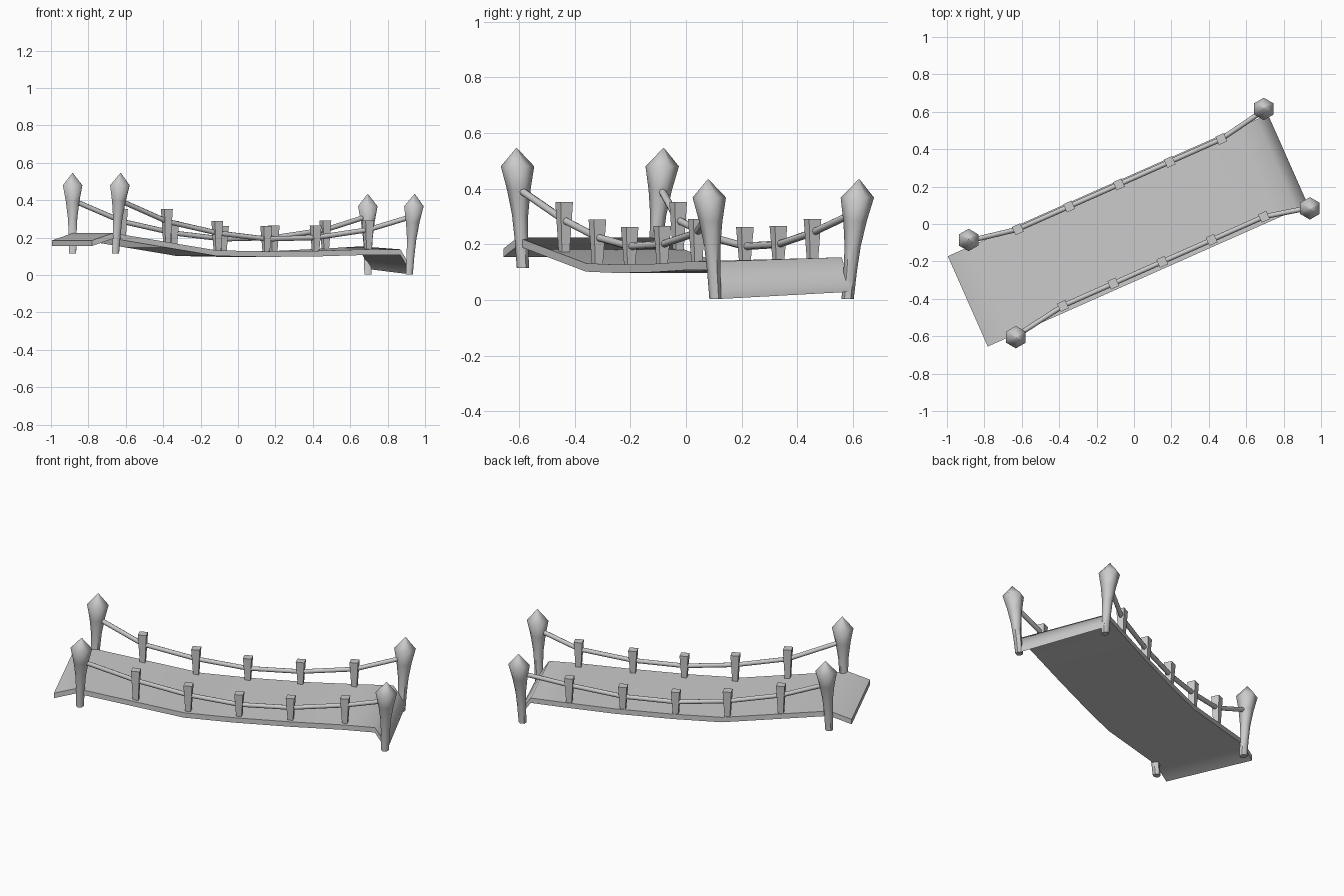
import bpy, bmesh, math
from mathutils import Matrix, Vector

cube = bpy.data.objects.get("Cube")
if cube:
    bpy.data.objects.remove(cube)

TURN = Matrix.Rotation(math.radians(23.9), 4, 'Z')  # the bridge runs diagonally

stone = bpy.data.materials.new("plain_grey")
stone.use_nodes = True
GREY = (0.6, 0.6, 0.6, 1)
stone.diffuse_color = GREY
stone.node_tree.nodes["Principled BSDF"].inputs["Base Color"].default_value = GREY


def finish(name, bm, angle):
    """Turn the part into place and shade it smooth below the given angle."""
    bmesh.ops.recalc_face_normals(bm, faces=bm.faces)
    bm.transform(TURN)
    mesh = bpy.data.meshes.new(name)
    bm.to_mesh(mesh)
    bm.free()
    mesh.materials.append(stone)
    mesh.shade_smooth()
    mesh.set_sharp_from_angle(angle=math.radians(angle))
    obj = bpy.data.objects.new(name, mesh)
    bpy.context.collection.objects.link(obj)
    return obj


def loft(name, rings, angle):
    """Skin a list of equal rings and cap both ends."""
    bm = bmesh.new()
    loops = [[bm.verts.new(p) for p in ring] for ring in rings]
    n = len(loops[0])
    for a, b in zip(loops, loops[1:]):
        for i in range(n):
            j = (i + 1) % n
            bm.faces.new((a[i], a[j], b[j], b[i]))
    bm.faces.new(loops[0])
    bm.faces.new(loops[-1])
    return finish(name, bm, angle)


def polygon(center, radius, sides, start=0.0):
    return [center + Vector((radius * math.cos(start + math.tau * i / sides),
                             radius * math.sin(start + math.tau * i / sides), 0))
            for i in range(sides)]


# Deck: sagging slab with a raised lip and a steep ramp; (along, top height, cross tilt)
LEFT, RIGHT, THICK = 0.246, -0.282, 0.03
deck = [(-0.98, 0.185, 0), (-0.855, 0.225, 0), (-0.25, 0.132, 0), (0.03, 0.127, 0),
        (0.35, 0.13, 0), (0.65, 0.141, 0.01), (0.825, 0.146, 0.03), (0.892, 0.047, 0.05)]
rings = []
for u, z, tilt in deck:
    rings.append([Vector((u, v, z + tilt * v - drop)) for v, drop in
                  ((RIGHT, 0), (LEFT, 0), (LEFT, THICK), (RIGHT, THICK))])
loft("deck", rings, 70)


def deck_height(u):
    for (a, za, _), (b, zb, _) in zip(deck, deck[1:]):
        if a <= u <= b:
            return za + (zb - za) * (u - a) / (b - a)


# Corner posts: tapered shafts with a flared, pointed head, leaning outward
POST = [(0, 0.022), (0.1, 0.024), (0.19, 0.029), (0.28, 0.042), (0.365, 0.06), (0.43, 0.002)]
corners = {
    "post_back_right": ((-0.855, 0.253), (-0.841, 0.285), 0.115),
    "post_front_right": ((-0.836, -0.27), (-0.82, -0.302), 0.115),
    "post_back_left": ((0.87, 0.249), (0.886, 0.287), 0.003),
    "post_front_left": ((0.88, -0.274), (0.896, -0.31), 0.003),
}
for name, (foot, top, base) in corners.items():
    rings = []
    for h, r in POST:
        c = Vector(foot).lerp(Vector(top), h / 0.43)
        rings.append(polygon(Vector((c.x, c.y, base + h)), r, 6, 0.1))
    loft(name, rings, 60)

# Railings: square stakes widening upward, strung on a sagging rope
STAKE_TOPS = [0.352, 0.29, 0.262, 0.266, 0.291]
ROPE_Z = [0.40, 0.287, 0.225, 0.193, 0.20, 0.242, 0.315]
rails = {
    "back": (0.226, [-0.579, -0.279, 0.012, 0.309, 0.611], (-0.845, 0.275), (0.882, 0.275)),
    "front": (-0.246, [-0.525, -0.23, 0.056, 0.345, 0.651], (-0.824, -0.293), (0.892, -0.3)),
}
for side, (v, places, start, end) in rails.items():
    for i, (u, top) in enumerate(zip(places, STAKE_TOPS)):
        base = deck_height(u) - 0.006
        loft(f"{side}_stake_{i + 1}",
             [polygon(Vector((u, v, z)), r, 4, math.pi / 4)
              for z, r in ((base, 0.021), (top, 0.034))], 30)

    flat = [start] + [(u, v) for u in places] + [end]
    path = [Vector((u, w, z)) for (u, w), z in zip(flat, ROPE_Z)]
    rings = []
    for i, p in enumerate(path):
        along = path[min(i + 1, len(path) - 1)] - path[max(i - 1, 0)]
        spin = along.to_track_quat('Z', 'Y')
        rings.append([p + spin @ q for q in polygon(Vector(), 0.0135, 8)])
    loft(f"{side}_rope", rings, 60)
